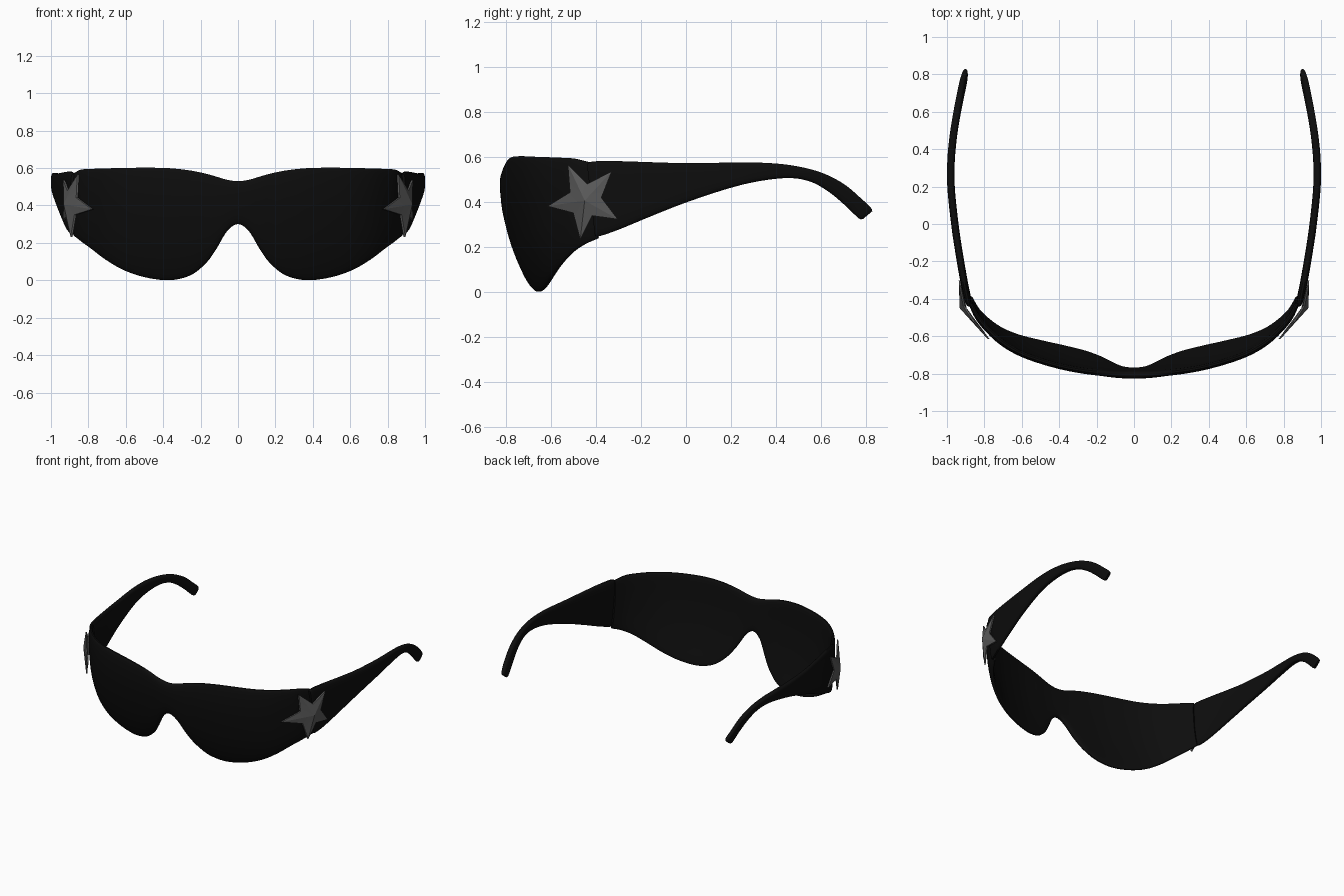
import bpy, bmesh, math
from mathutils import Vector

if "Cube" in bpy.data.objects:
    bpy.data.objects.remove(bpy.data.objects["Cube"])


def material(name, v):
    m = bpy.data.materials.new(name)
    m.diffuse_color = (v, v, v, 1)
    m.use_nodes = True
    m.node_tree.nodes["Principled BSDF"].inputs["Base Color"].default_value = m.diffuse_color
    return m


BLACK = material("gloss black", 0.004)
GREY = material("star grey", 0.1)


def make(name, verts, faces, mat, angle):
    bm = bmesh.new()
    vs = [bm.verts.new(v) for v in verts]
    for f in faces:
        bm.faces.new([vs[i] for i in f])
    bmesh.ops.recalc_face_normals(bm, faces=bm.faces[:])
    me = bpy.data.meshes.new(name)
    bm.to_mesh(me)
    bm.free()
    me.materials.append(mat)
    me.shade_smooth()
    me.set_sharp_from_angle(angle=math.radians(angle))
    ob = bpy.data.objects.new(name, me)
    bpy.context.collection.objects.link(ob)
    return ob


def spline(rows, steps):
    """Smooth interpolation through rows of control values."""
    p = [Vector(r) for r in rows]
    p = [2 * p[0] - p[1]] + p + [2 * p[-1] - p[-2]]
    out = []
    for i in range(1, len(p) - 2):
        a, b, c, d = p[i - 1:i + 3]
        for k in range(steps):
            t = k / steps
            out.append(0.5 * (2 * b + (c - a) * t + (2 * a - 5 * b + 4 * c - d) * t * t
                              + (3 * b - a - 3 * c + d) * t ** 3))
    return out + [p[-2]]


def ring(n, e):
    """Rounded-rectangle loop: (height 0..1, thickness -1..1)."""
    for k in range(n):
        a = 2 * math.pi * (k + 0.5) / n
        c, s = math.cos(a), math.sin(a)
        yield (0.5 + 0.5 * math.copysign(abs(c) ** e, c),
               math.copysign(abs(s) ** e, s))


def loft(name, sections, mat):
    n = len(sections[0])
    faces = [(i * n + k, i * n + (k + 1) % n, (i + 1) * n + (k + 1) % n, (i + 1) * n + k)
             for i in range(len(sections) - 1) for k in range(n)]
    faces += [tuple(range(n)), tuple((len(sections) - 1) * n + k for k in range(n))]
    return make(name, [v for s in sections for v in s], faces, mat, 50)


# Wraparound shield: x, y of outer face, top z, bottom z, thickness
half = [
    (0, -.83, .53, .30, .048), (.06, -.828, .538, .262, .046), (.12, -.823, .555, .165, .044),
    (.18, -.815, .572, .085, .042), (.26, -.805, .588, .025, .04), (.37, -.785, .60, 0, .038),
    (.5, -.75, .603, .015, .038), (.62, -.705, .601, .055, .038), (.72, -.645, .599, .112, .038),
    (.80, -.57, .596, .172, .036), (.85, -.505, .592, .208, .032), (.885, -.43, .575, .237, .026)]
rows = spline([(-r[0],) + r[1:] for r in half[:0:-1]] + half, 5)
sections = []
for i, (x, y, top, bot, th) in enumerate(rows):
    a, b = rows[max(i - 1, 0)], rows[min(i + 1, len(rows) - 1)]
    tan = Vector((b[0] - a[0], b[1] - a[1])).normalized()
    inward = Vector((-tan.y, tan.x))
    sec = []
    for h, t in ring(32, 0.6):
        z = bot + (top - bot) * h
        lean = 0.11 * (max(0.55 - z, 0) / 0.55) ** 2
        off = inward * th * (0.5 + 0.5 * t)
        sec.append((x + off.x, y + lean + off.y, z))
    sections.append(sec)
loft("lens_shield", sections, BLACK)

# Temple arms: top y, top z, bottom y, bottom z, centre x, thickness
arm = [
    (-.44, .568, -.405, .25, .882, .028), (-.41, .58, -.385, .246, .889, .036),
    (-.3, .581, -.3, .275, .91, .04), (-.15, .576, -.15, .337, .936, .04),
    (0, .572, 0, .396, .958, .04), (.2, .574, .19, .459, .978, .04),
    (.35, .573, .33, .492, .978, .04), (.48, .56, .46, .505, .966, .04),
    (.6, .53, .555, .488, .949, .038), (.7, .48, .635, .443, .932, .036),
    (.78, .413, .705, .385, .916, .034), (.82, .375, .765, .328, .904, .03),
    (.828, .358, .785, .322, .901, .018)]
# Star tips on the side, as y, z
tips = [(-.525, .565), (-.33, .535), (-.303, .322), (-.47, .232), (-.615, .38)]
bend = [(-.62, .778), (-.53, .856), (-.45, .908), (-.4, .93), (-.29, .938)]


def star_x(y):
    for (y0, x0), (y1, x1) in zip(bend, bend[1:]):
        if y <= y1:
            return x0 + (x1 - x0) * (y - y0) / (y1 - y0)
    return bend[-1][1]


for side, label in ((1, "right"), (-1, "left")):
    secs = []
    for yt, zt, yb, zb, x, th in spline(arm, 5):
        secs.append([(side * (x + t * th / 2), yb + (yt - yb) * h, zb + (zt - zb) * h)
                     for h, t in ring(24, 0.6)])
    loft(label + "_temple_arm", secs, BLACK)

    # Faceted star wrapped over the hinge
    cy, cz = -.45, .405
    outline = []
    for i, p in enumerate(tips):
        q = tips[(i + 1) % 5]
        d = Vector(((p[0] + q[0]) / 2 - cy, (p[1] + q[1]) / 2 - cz)).normalized() * 0.075
        outline += [p, (cy + d.x, cz + d.y)]
    front = [(side * star_x(y), y, z) for y, z in outline]
    back = [(side * (star_x(y) - .01), y, z) for y, z in outline]
    verts = front + back + [(side * .932, cy, cz), (side * .895, cy, cz)]
    faces = []
    for i in range(10):
        j = (i + 1) % 10
        faces += [(i, j, 20), (10 + i, 10 + j, 21), (i, j, 10 + j, 10 + i)]
    make(label + "_star", verts, faces, GREY, 10)
